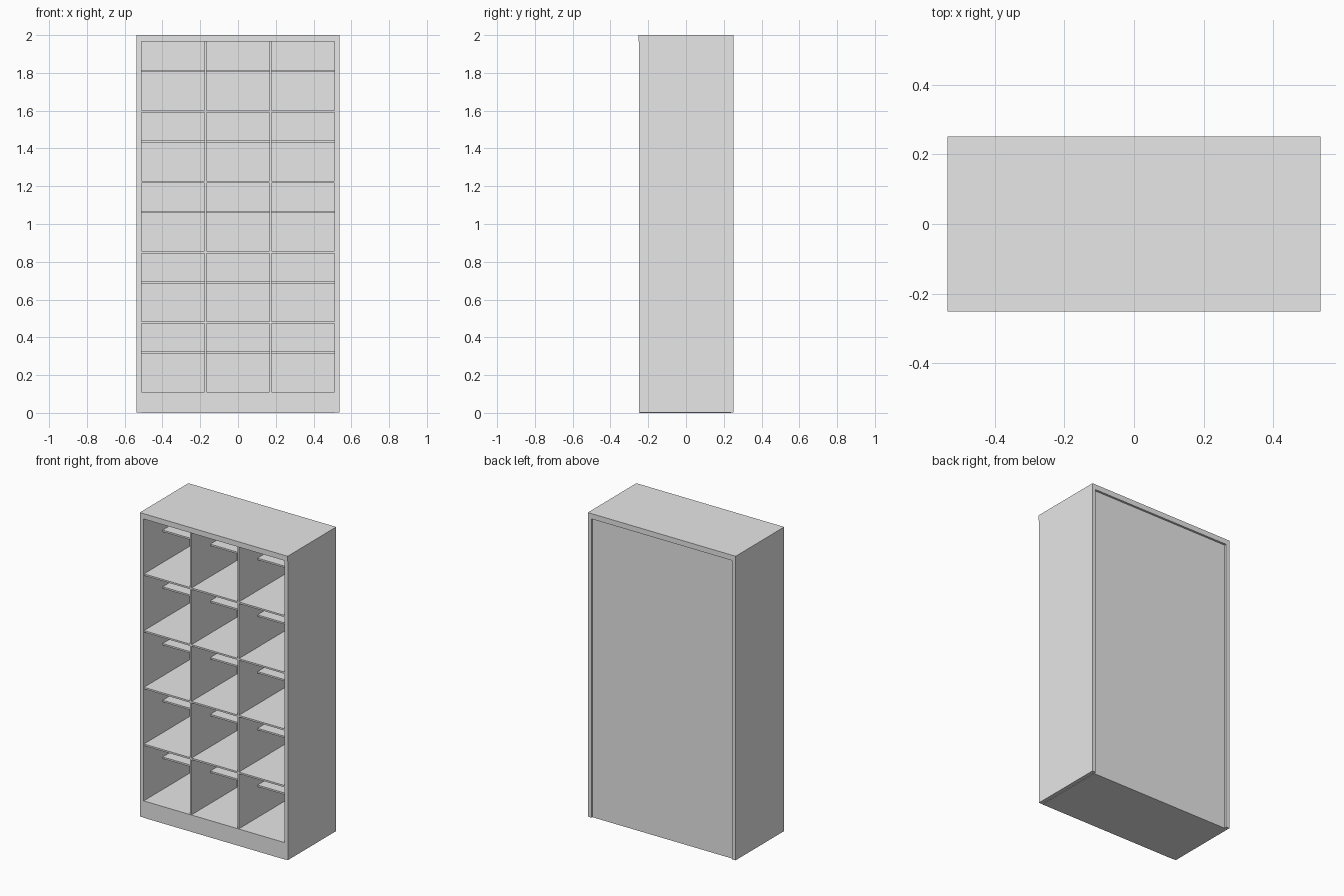
import bpy
import bmesh

cube = bpy.data.objects.get("Cube")
if cube:
    bpy.data.objects.remove(cube, do_unlink=True)

grey = bpy.data.materials.new("light grey")
grey.use_nodes = True
grey.diffuse_color = (0.8, 0.8, 0.8, 1)
grey.node_tree.nodes["Principled BSDF"].inputs["Base Color"].default_value = (0.8, 0.8, 0.8, 1)


def box(name, x, y, z):
    """Make a box from its (low, high) range on each axis."""
    mesh = bpy.data.meshes.new(name)
    bm = bmesh.new()
    bmesh.ops.create_cube(bm, size=1)
    for v in bm.verts:
        v.co = [r[0] if c < 0 else r[1] for r, c in zip((x, y, z), v.co)]
    bm.to_mesh(mesh)
    bm.free()
    mesh.materials.append(grey)
    obj = bpy.data.objects.new(name, mesh)
    bpy.context.collection.objects.link(obj)
    return obj


HALF_W, INNER, DEPTH = 0.537, 0.512, 0.252
FLOOR, CEILING = 0.111, 1.965
FRONT, BACK = -0.244, 0.23      # extent of the inner boards
BOARD = 0.011
DIVIDER_X = 0.172
PITCH = 0.3725

# Carcass
box("top_panel", (-HALF_W, HALF_W), (-DEPTH, DEPTH), (CEILING, 2))
box("base_plinth", (-INNER, INNER), (-0.247, 0.238), (0, FLOOR))
box("back_panel", (-INNER, INNER), (BACK, 0.238), (FLOOR, CEILING))
for side, s in (("left", 1), ("right", -1)):
    box(side + "_side_panel", sorted((s * INNER, s * HALF_W)),
        (-0.249, DEPTH), (0.003, CEILING))
    box(side + "_divider", (s * DIVIDER_X - BOARD / 2, s * DIVIDER_X + BOARD / 2),
        (FRONT, BACK), (FLOOR, CEILING))

# Compartments: full shelves between rows, a shallow shelf inside each one
edge = DIVIDER_X - BOARD / 2
columns = {"right": (-INNER, -edge - BOARD), "middle": (-edge, edge),
           "left": (edge + BOARD, INNER)}
for column, span in columns.items():
    for row in range(5):
        base = FLOOR + row * PITCH
        if row:
            box(f"{column}_shelf_{row}", span, (FRONT, BACK), (base - BOARD, base))
        mid = base + 0.208
        box(f"{column}_half_shelf_{row + 1}", span, (-0.05, BACK),
            (mid - BOARD / 2, mid + BOARD / 2))
